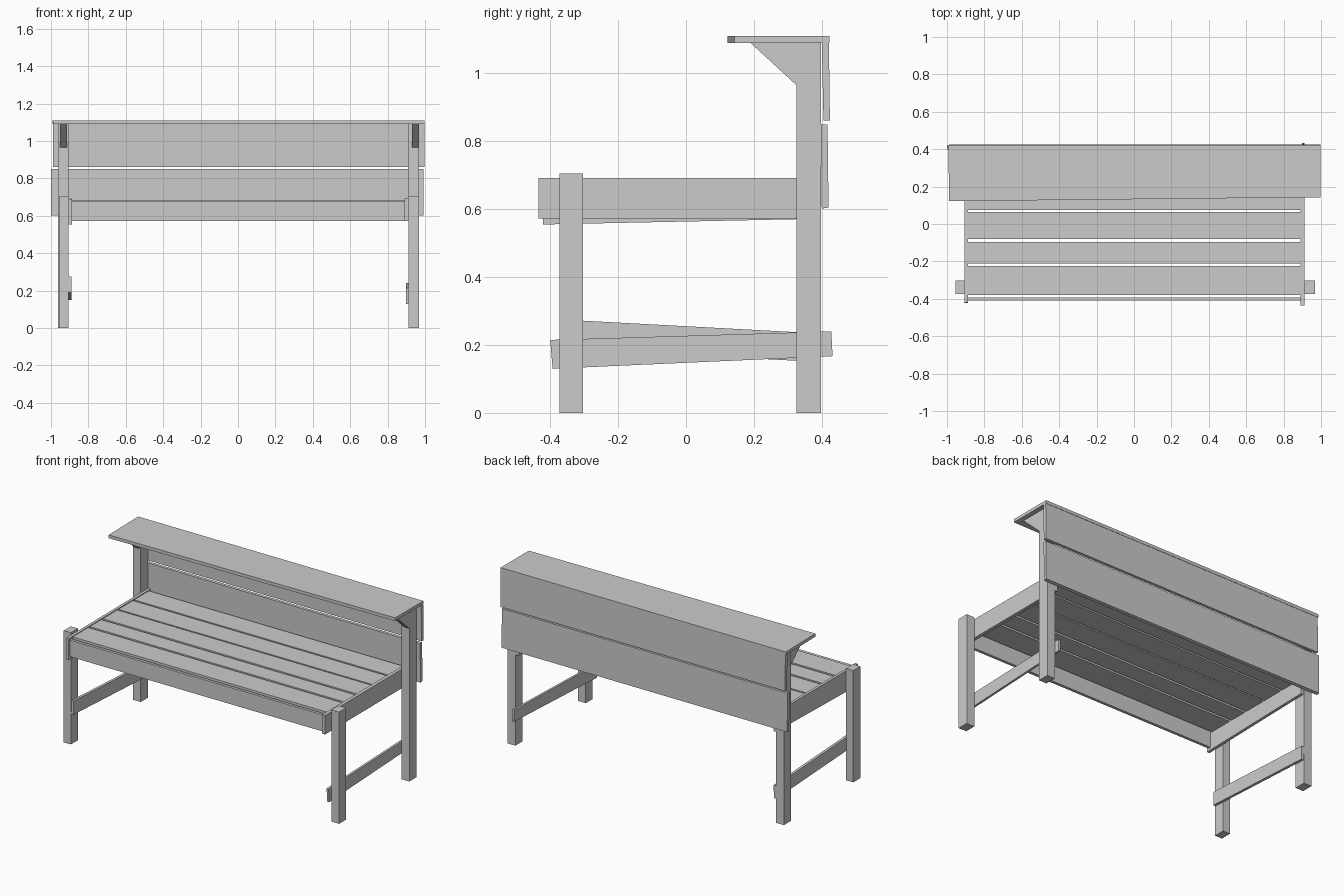
import bpy
import bmesh
from mathutils import Vector

old = bpy.data.objects.get("Cube")
if old:
    bpy.data.objects.remove(old, do_unlink=True)

# One plain grey for all the timber
GREY = (0.6, 0.6, 0.6, 1.0)
timber = bpy.data.materials.new("grey timber")
timber.use_nodes = True
timber.diffuse_color = GREY
timber.node_tree.nodes["Principled BSDF"].inputs["Base Color"].default_value = GREY


def prism(name, outline, offset):
    """Extrude a flat outline along an offset into a solid board."""
    bm = bmesh.new()
    face = bm.faces.new([bm.verts.new(p) for p in outline])
    extruded = bmesh.ops.extrude_face_region(bm, geom=[face])
    moved = [v for v in extruded["geom"] if isinstance(v, bmesh.types.BMVert)]
    bmesh.ops.translate(bm, verts=moved, vec=Vector(offset))
    bmesh.ops.recalc_face_normals(bm, faces=bm.faces)
    mesh = bpy.data.meshes.new(name)
    bm.to_mesh(mesh)
    bm.free()
    mesh.materials.append(timber)
    obj = bpy.data.objects.new(name, mesh)
    bpy.context.collection.objects.link(obj)
    return obj


def side_panel(name, x0, x1, yz):
    """Board with a side outline, running from x0 to x1."""
    return prism(name, [(x0, y, z) for y, z in yz], (x1 - x0, 0, 0))


def box(name, x0, x1, y0, y1, z0, z1):
    return side_panel(name, x0, x1, [(y0, z0), (y1, z0), (y1, z1), (y0, z1)])


# Posts
box("front_leg_left", 0.912, 0.967, -0.373, -0.303, 0, 0.705)
box("front_leg_right", -0.955, -0.905, -0.373, -0.303, 0, 0.705)
box("back_post_left", 0.912, 0.967, 0.326, 0.398, 0, 1.09)
box("back_post_right", -0.962, -0.907, 0.326, 0.398, 0, 1.09)

# Seat side rails, the right one slightly out of level
box("seat_rail_left", 0.89, 0.912, -0.435, 0.395, 0.572, 0.692)
side_panel("seat_rail_right", -0.905, -0.887,
           [(-0.422, 0.555), (0.395, 0.572), (0.395, 0.692), (-0.42, 0.69)])

# Lower stretchers, sloping in opposite directions
side_panel("stretcher_left", 0.898, 0.912,
           [(-0.393, 0.13), (0.432, 0.167), (0.428, 0.24), (-0.4, 0.215)])
side_panel("stretcher_right", -0.907, -0.89,
           [(-0.37, 0.19), (0.395, 0.15), (0.398, 0.234), (-0.367, 0.275)])

# Front apron and seat slats
box("seat_apron", -0.887, 0.89, -0.41, -0.392, 0.573, 0.678)
slats = [(-0.38, -0.225), (-0.21, -0.095), (-0.08, 0.065), (0.075, 0.22), (0.232, 0.38)]
for i, (y0, y1) in enumerate(slats):
    box(f"seat_slat_{i + 1}", -0.887, 0.89, y0, y1, 0.666, 0.686)

# Back boards, leaning very slightly
side_panel("back_board_upper", -0.988, 0.998,
           [(0.405, 0.862), (0.424, 0.862), (0.421, 1.09), (0.4, 1.09)])
side_panel("back_board_lower", -1.0, 0.993,
           [(0.4, 0.602), (0.42, 0.605), (0.417, 0.85), (0.397, 0.85)])

# Top shelf, a little narrower towards the left end
prism("top_shelf", [(-0.988, 0.122, 1.09), (0.997, 0.143, 1.09),
                    (0.997, 0.423, 1.09), (-0.993, 0.423, 1.09)], (0, 0, 0.02))

# Triangular shelf brackets
for side, x0, x1 in (("left", 0.93, 0.967), ("right", -0.953, -0.915)):
    side_panel(f"shelf_bracket_{side}", x0, x1,
               [(0.19, 1.09), (0.326, 0.965), (0.326, 1.09)])
